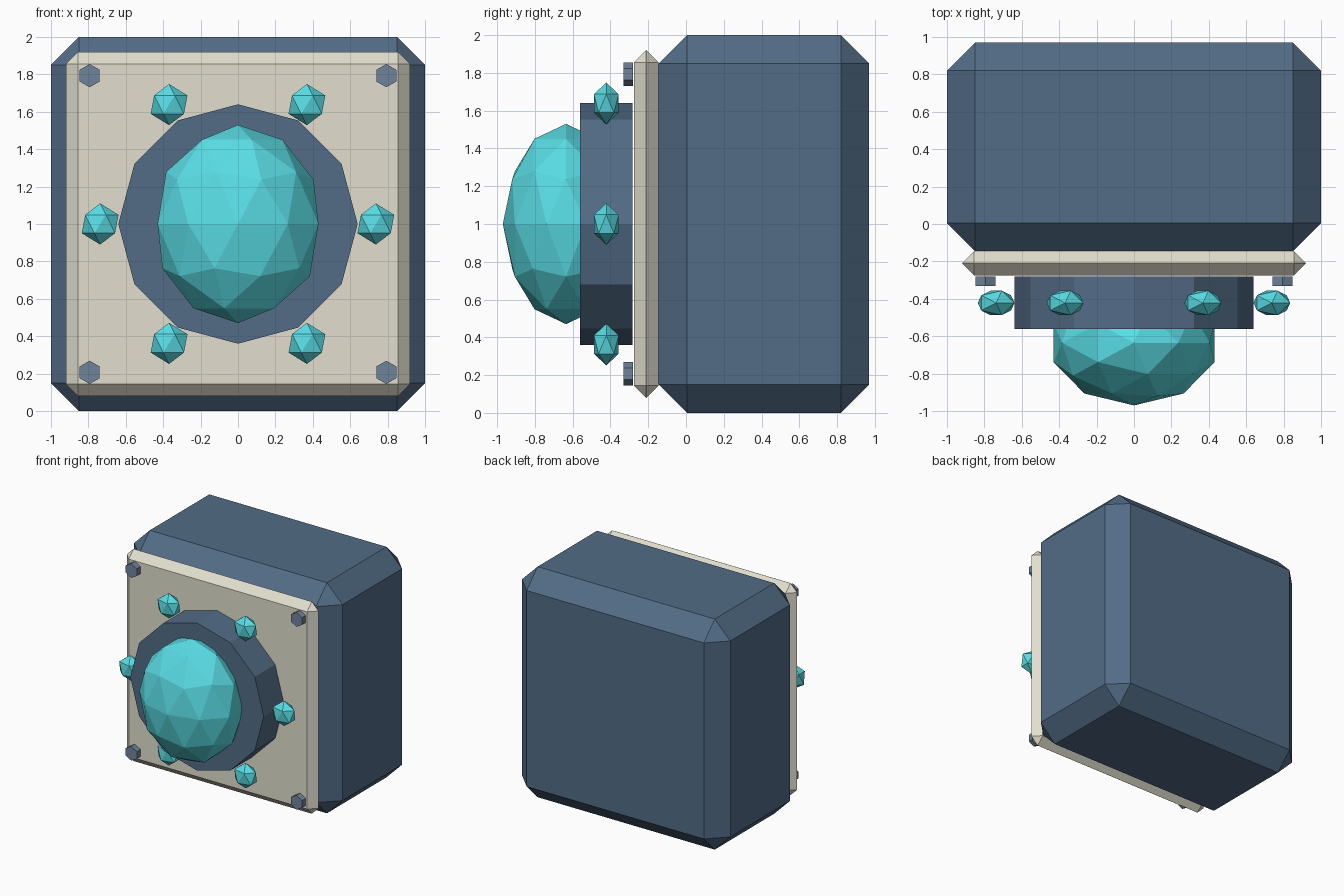
import bpy, bmesh, math
from mathutils import Matrix

if "Cube" in bpy.data.objects:
    bpy.data.objects.remove(bpy.data.objects["Cube"])


def material(name, rgb):
    m = bpy.data.materials.new(name)
    m.diffuse_color = (*rgb, 1)
    m.use_nodes = True
    m.node_tree.nodes["Principled BSDF"].inputs["Base Color"].default_value = m.diffuse_color
    return m


BLUE = material("slate_blue", (0.085, 0.15, 0.24))
CREAM = material("cream", (0.76, 0.74, 0.62))
TEAL = material("teal", (0.10, 0.72, 0.78))
STEEL = material("steel_blue", (0.16, 0.23, 0.33))


def finish(bm, name, mat):
    bmesh.ops.recalc_face_normals(bm, faces=bm.faces)
    me = bpy.data.meshes.new(name)
    bm.to_mesh(me)
    bm.free()
    me.materials.append(mat)
    ob = bpy.data.objects.new(name, me)
    bpy.context.collection.objects.link(ob)
    return ob


def chamfer_box(name, size, loc, width, mat):
    bm = bmesh.new()
    bmesh.ops.create_cube(bm, size=1, matrix=Matrix.Diagonal((*size, 1)))
    bmesh.ops.bevel(bm, geom=bm.edges[:], offset=width, segments=1,
                    profile=0.5, affect='EDGES')
    finish(bm, name, mat).location = loc


def front_cylinder(name, sides, radius, depth, loc, mat):
    bm = bmesh.new()
    bmesh.ops.create_cone(bm, cap_ends=True, segments=sides, radius1=radius,
                          radius2=radius, depth=depth,
                          matrix=Matrix.Rotation(math.pi / 2, 4, 'X'))
    finish(bm, name, mat).location = loc


def gem(name, level, radii, loc, mat):
    bm = bmesh.new()
    bmesh.ops.create_icosphere(bm, subdivisions=level, radius=1,
                               matrix=Matrix.Diagonal((*radii, 1)))
    finish(bm, name, mat).location = loc


# Chamfered housing and front plate
chamfer_box("housing", (2, 1.115, 2), (0, 0.4125, 1), 0.15, BLUE)
chamfer_box("front_plate", (1.84, 0.13, 1.84), (0, -0.21, 1), 0.0645, CREAM)

# Collar with faceted lens
front_cylinder("collar", 12, 0.64, 0.28, (0, -0.422, 1), BLUE)
gem("lens", 2, (0.452, 0.335, 0.53), (0, -0.635, 1), TEAL)

# Ring of gem studs
for i in range(6):
    a = i * math.pi / 3
    gem(f"stud_{i + 1}", 1, (0.11, 0.077, 0.11),
        (0.737 * math.cos(a), -0.422, 1 + 0.737 * math.sin(a)), TEAL)

# Corner bolts
for sx in (-1, 1):
    for sz in (-1, 1):
        side = "left" if sx < 0 else "right"
        level = "lower" if sz < 0 else "upper"
        front_cylinder(f"bolt_{level}_{side}", 6, 0.062, 0.05,
                       (sx * 0.793, -0.306, 1 + sz * 0.793), STEEL)
